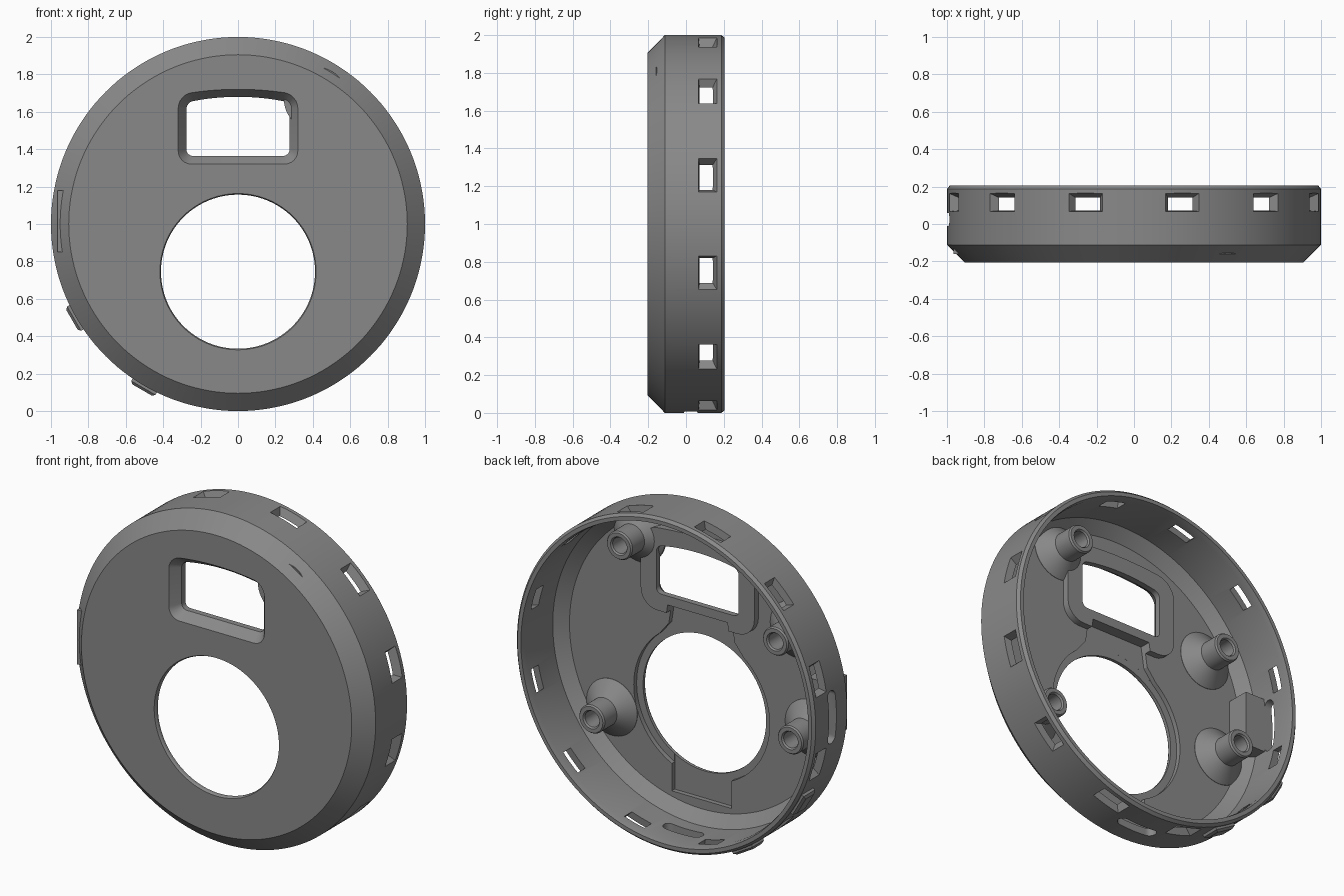
import bpy, bmesh, math
from math import sin, cos, pi, radians

if "Cube" in bpy.data.objects:
    bpy.data.objects.remove(bpy.data.objects["Cube"])

grey = bpy.data.materials.new("mid_grey")
grey.diffuse_color = (0.25, 0.25, 0.25, 1)
grey.use_nodes = True
grey.node_tree.nodes["Principled BSDF"].inputs["Base Color"].default_value = grey.diffuse_color


def loft(name, rings):
    """Solid through equal-length point rings, capped at both ends."""
    bm = bmesh.new()
    vs = [[bm.verts.new(p) for p in ring] for ring in rings]
    n = len(vs[0])
    for a, b in zip(vs, vs[1:]):
        for i in range(n):
            j = (i + 1) % n
            bm.faces.new((a[i], a[j], b[j], b[i]))
    bm.faces.new(vs[0])
    bm.faces.new(vs[-1])
    bmesh.ops.recalc_face_normals(bm, faces=bm.faces)
    me = bpy.data.meshes.new(name)
    bm.to_mesh(me)
    bm.free()
    me.materials.append(grey)
    ob = bpy.data.objects.new(name, me)
    bpy.context.collection.objects.link(ob)
    return ob


def lathe(name, profile, x=0, z=1, n=48):
    """Revolve (radius, y) points about a front-to-back axis."""
    return loft(name, [[(x + r * cos(2 * pi * i / n), y, z + r * sin(2 * pi * i / n))
                        for i in range(n)] for r, y in profile])


def box(name, x0, x1, y0, y1, z0, z1):
    return loft(name, [[(x0, y, z0), (x1, y, z0), (x1, y, z1), (x0, y, z1)] for y in (y0, y1)])


def radial(name, deg, layers):
    """Solid along a radius; layers are (radius, [(tangent, y), ...])."""
    a = radians(deg)
    return loft(name, [[(r * cos(a) - t * sin(a), y, 1 + r * sin(a) + t * cos(a))
                        for t, y in pts] for r, pts in layers])


def rect(h, y0, y1):
    return [(-h, y0), (h, y0), (h, y1), (-h, y1)]


def stadium(h, y, r, n=10):
    return [((h - r if k == 0 else r - h) + r * cos(-pi / 2 + k * pi + pi * i / n),
             y + r * sin(-pi / 2 + k * pi + pi * i / n)) for k in (0, 1) for i in range(n + 1)]


def window(hw, zb, zs, zc, r, y):
    """Rounded rectangle with a gently arched top."""
    pts = []
    for cx, cz, a0 in ((hw - r, zb + r, -90), (hw - r, zs - r, 0),
                       (r - hw, zs - r, 90), (r - hw, zb + r, 180)):
        pts += [(cx + r * cos(radians(a0 + 15 * i)), cz + r * sin(radians(a0 + 15 * i)))
                for i in range(7)]
        if a0 == 0:
            pts += [((hw - r) * (1 - i / 6), zs) for i in range(1, 12)]
    return [(x, y, z + ((zc - zs) * (1 - (x / hw) ** 2) if z > (zb + zs) / 2 else 0))
            for x, z in pts]


def boolean(ob, other, op='DIFFERENCE'):
    m = ob.modifiers.new("bool", 'BOOLEAN')
    m.operation, m.object, m.solver = op, other, 'EXACT'
    bpy.context.view_layer.update()
    me = bpy.data.meshes.new_from_object(ob.evaluated_get(bpy.context.evaluated_depsgraph_get()))
    ob.modifiers.clear()
    ob.data = me
    bpy.data.objects.remove(other)


def smooth(ob):
    bpy.ops.object.select_all(action='DESELECT')
    ob.select_set(True)
    bpy.context.view_layer.objects.active = ob
    bpy.ops.object.shade_smooth_by_angle(angle=radians(25))


# round cover: chamfered outside, thin wall, flat floor
shell = lathe("shell", [(0.905, -0.205), (1, -0.112), (1, 0.188), (0.985, 0.205), (0.962, 0.205),
                        (0.955, 0.17), (0.955, -0.09), (0.885, -0.15)], n=144)

# raised frame behind the window
boolean(shell, loft("frame", [window(0.38, 1.26, 1.745, 1.775, 0.11, y)
                              for y in (-0.18, -0.11)]), 'UNION')

# shallow recess around the round opening, with a lower tab and upper channel
boolean(shell, lathe("recess", [(0.455, -0.178), (0.455, 0)], z=0.745, n=96))
boolean(shell, box("tab_cut", -0.2, 0.2, -0.1781, 0, 0.17, 0.6))
boolean(shell, loft("channel_cut", [[(-0.34, y, 1.03), (0.34, y, 1.03), (0.22, y, 1.18),
                                     (0.2, y, 1.31), (-0.2, y, 1.31), (-0.22, y, 1.18)]
                                    for y in (-0.1779, 0)]))

# round opening and funnelled window
boolean(shell, lathe("opening", [(0.425, -0.22), (0.412, -0.193), (0.412, 0)], z=0.745, n=96))
boolean(shell, loft("window_cut", [window(0.325, 1.315, 1.695, 1.725, 0.075, -0.212),
                                   window(0.276, 1.364, 1.65, 1.68, 0.035, -0.145),
                                   window(0.276, 1.364, 1.65, 1.68, 0.035, 0)]))

# twelve tapered slots around the rim
for k in range(12):
    boolean(shell, radial("slot", 15 + 30 * k, [(0.92, rect(0.065, 0.072, 0.14)),
                                                (0.95, rect(0.067, 0.072, 0.14)),
                                                (1.02, rect(0.105, 0.064, 0.175))]))

# longer rounded slots on the left and underneath
for deg, half in ((180, 0.16), (270, 0.13)):
    boolean(shell, radial("oval_slot", deg, [(r, stadium(half, 0.025, 0.035)) for r in (0.9, 1.05)]))
smooth(shell)

# block inside the left wall
box("inner_block", -0.965, -0.81, -0.16, -0.01, 0.85, 1.18)

# four hollow posts on flared feet
for x, z in ((0.415, 1.67), (0.6, 0.57), (-0.63, 1.37), (-0.73, 0.8)):
    smooth(lathe("screw_post", [(0.17, -0.16), (0.17, -0.148), (0.085, -0.075), (0.085, 0.04),
                                (0.078, 0.05), (0.055, 0.05), (0.048, 0.04), (0.048, -0.08)], x, z))

# two small raised catches at the lower left
for deg in (210, 240):
    radial("catch", deg, [(0.965, rect(0.075, 0.07, 0.18)), (1.012, rect(0.075, 0.07, 0.18)),
                          (1.025, rect(0.06, 0.085, 0.165))])
